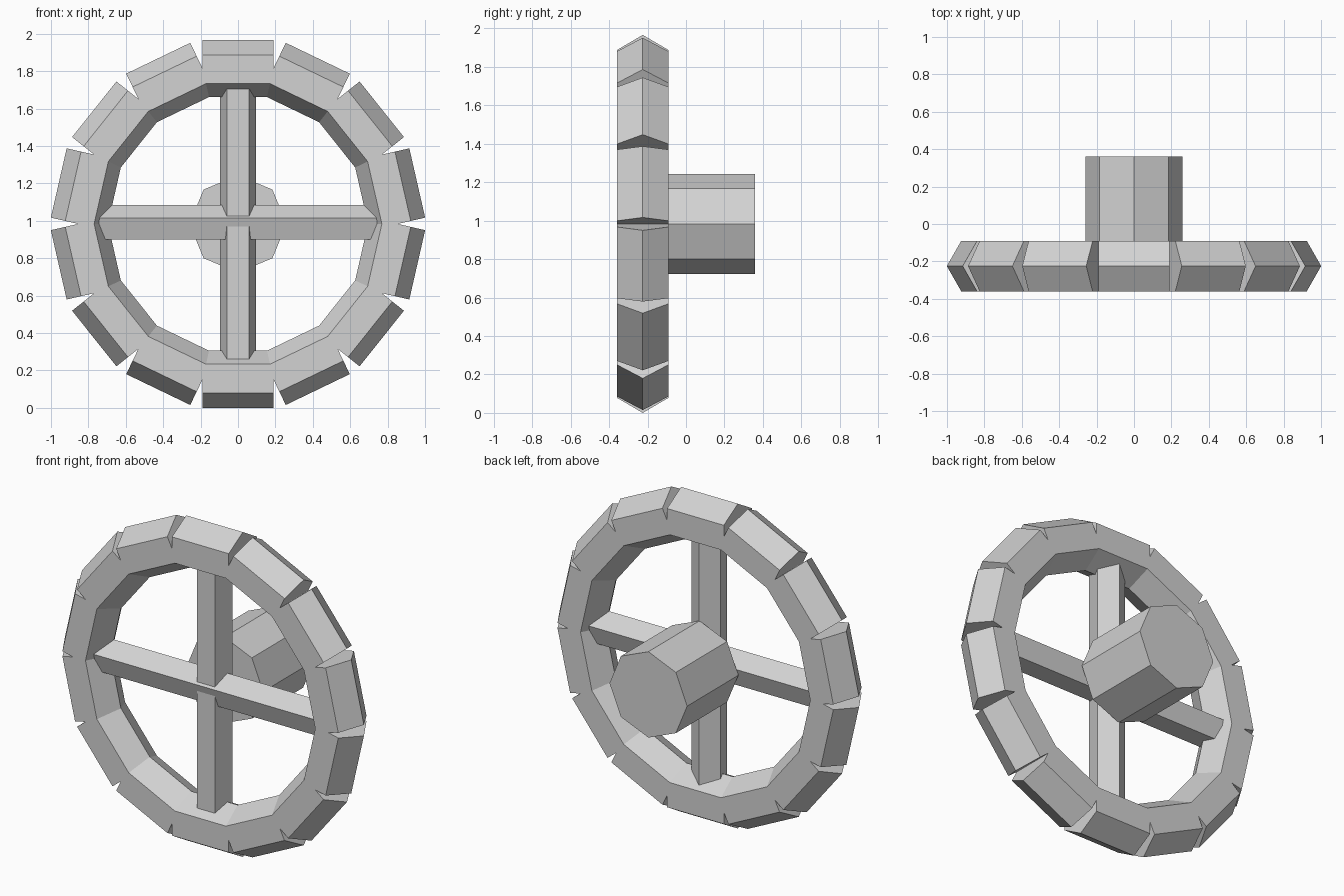
import bpy, bmesh, math
from mathutils import Matrix, Vector

if "Cube" in bpy.data.objects:
    bpy.data.objects.remove(bpy.data.objects["Cube"])

CZ = 0.983        # wheel centre height
CY = -0.225       # wheel mid-plane
HALF = 0.135      # half thickness of the rim
SEGMENTS = 14

grey = bpy.data.materials.new("light_grey")
grey.diffuse_color = (0.65, 0.65, 0.65, 1)
grey.use_nodes = True
grey.node_tree.nodes["Principled BSDF"].inputs["Base Color"].default_value = grey.diffuse_color


def finish(name, bm):
    bmesh.ops.remove_doubles(bm, verts=bm.verts, dist=0.0005)
    bmesh.ops.recalc_face_normals(bm, faces=bm.faces)
    mesh = bpy.data.meshes.new(name)
    bm.to_mesh(mesh)
    bm.free()
    mesh.materials.append(grey)
    obj = bpy.data.objects.new(name, mesh)
    bpy.context.collection.objects.link(obj)
    return obj


# Rim: notched blocks with a ridge along the outer and inner surfaces
def rim_block(bm, angle):
    slope = math.tan(math.pi / SEGMENTS)
    half_block = 0.19
    rot = Matrix.Rotation(angle, 3, 'Y')

    def outline(inner, outer, y):
        right = [(inner * slope, inner),
                 (half_block, half_block / slope),
                 (half_block, outer)]
        pts = right + [(-x, r) for x, r in reversed(right)]
        return [bm.verts.new(rot @ Vector((x, 0, r)) + Vector((0, y, CZ)))
                for x, r in pts]

    front = outline(0.75, 0.904, CY - HALF)
    middle = outline(0.678, 0.983, CY)
    back = outline(0.75, 0.904, CY + HALF)
    bm.faces.new(front)
    bm.faces.new(back)
    for a, b in ((front, middle), (middle, back)):
        # notch walls, tread and inner face; mitred ends stay open to join
        for i in (1, 2, 3, 5):
            j = (i + 1) % 6
            bm.faces.new((a[i], a[j], b[j], b[i]))


bm = bmesh.new()
for k in range(SEGMENTS):
    rim_block(bm, k * math.tau / SEGMENTS)
finish("rim", bm)


# Prisms: regular polygon swept along an axis, first corner along "corner"
def prism(name, sides, radius, start, end, corner):
    start, end, corner = Vector(start), Vector(end), Vector(corner)
    axis = (end - start).normalized()
    bm = bmesh.new()
    rings = []
    for p in (start, end):
        rings.append([bm.verts.new(
            p + Matrix.Rotation(i * math.tau / sides, 3, axis) @ corner * radius)
            for i in range(sides)])
    a, b = rings
    bm.faces.new(a)
    bm.faces.new(b)
    for i in range(sides):
        j = (i + 1) % sides
        bm.faces.new((a[i], a[j], b[j], b[i]))
    return finish(name, bm)


# Crossed five-sided spokes, ends buried in the rim
prism("vertical_spoke", 5, 0.102, (0, CY, CZ - 0.79), (0, CY, CZ + 0.79), (0, 1, 0))
prism("horizontal_spoke", 5, 0.102, (-0.79, CY, CZ), (0.79, CY, CZ), (0, 0, 1))

# Eight-sided axle hub at the back
prism("hub", 8, 0.26, (0, -0.13, CZ), (0, 0.36, CZ), (0, 0, 1))
